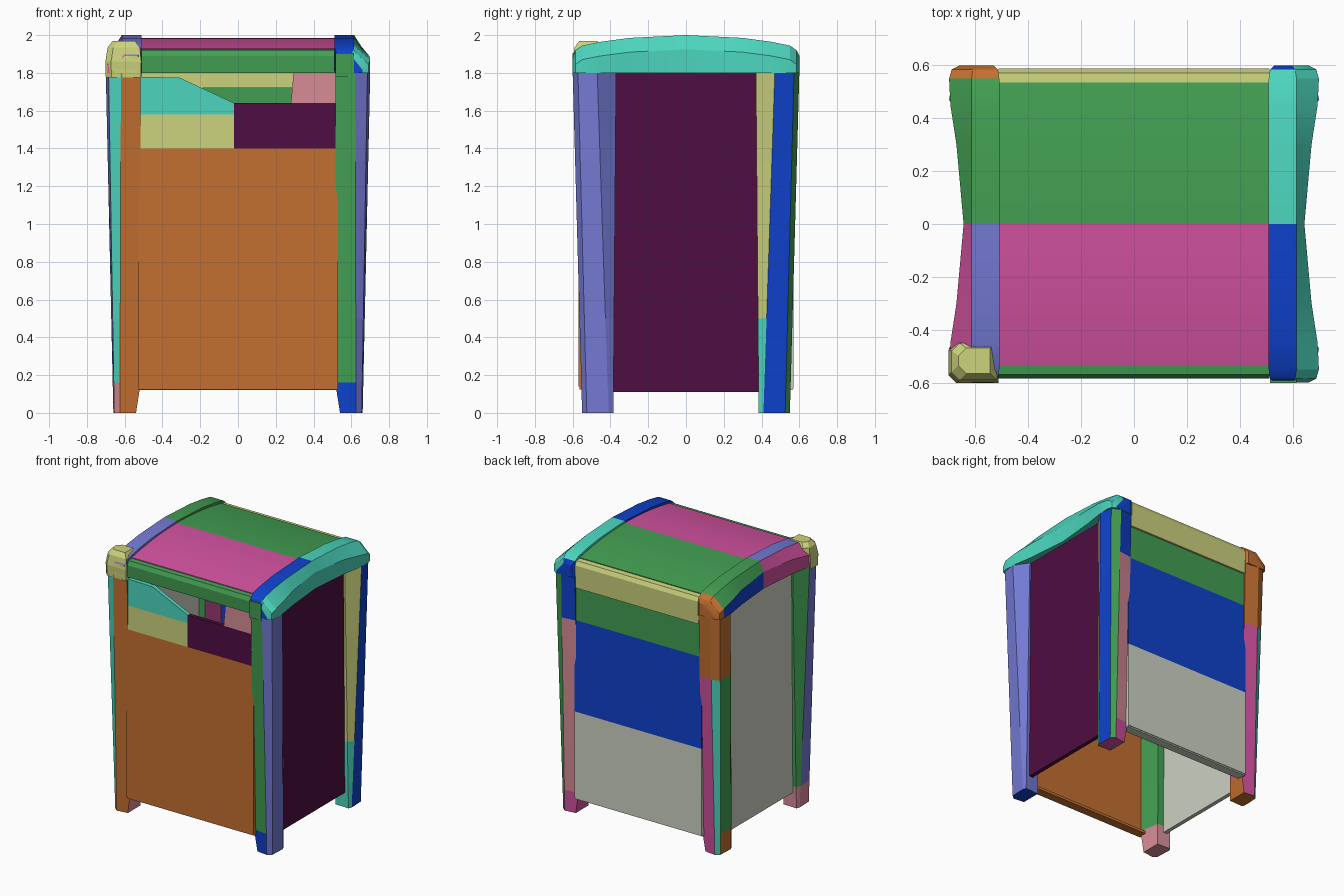
import bpy, bmesh, math

if "Cube" in bpy.data.objects:
    bpy.data.objects.remove(bpy.data.objects["Cube"], do_unlink=True)

PALETTE = {
    "teal": "4CD6BE", "indigo": "747AD4", "plum": "4E0E42", "khaki": "CCD27D",
    "blue": "0F42CD", "green": "429E52", "magenta": "D252A0", "orange": "C37030",
    "pink": "D78C96", "grey": "CDD2C3",
}
MATS = {}


def linear(c):
    return c / 12.92 if c <= 0.04045 else ((c + 0.055) / 1.055) ** 2.4


for label, code in PALETTE.items():
    rgba = [linear(int(code[i:i + 2], 16) / 255) for i in (0, 2, 4)] + [1.0]
    mat = bpy.data.materials.new(label)
    mat.use_nodes = True
    mat.diffuse_color = rgba
    bsdf = next(n for n in mat.node_tree.nodes if n.type == "BSDF_PRINCIPLED")
    bsdf.inputs["Base Color"].default_value = rgba
    MATS[label] = mat


def loft(name, rings, colour, start, end, smooth=False):
    """Skin equal rings of points; colour(segment, side) names each face's colour."""
    bm = bmesh.new()
    mesh = bpy.data.meshes.new(name)
    slots = []

    def paint(face, label):
        if label not in slots:
            slots.append(label)
            mesh.materials.append(MATS[label])
        face.material_index = slots.index(label)

    loops = [[bm.verts.new(p) for p in ring] for ring in rings]
    n = len(rings[0])
    for i in range(len(loops) - 1):
        a, b = loops[i], loops[i + 1]
        for j in range(n):
            k = (j + 1) % n
            paint(bm.faces.new((a[j], a[k], b[k], b[j])), colour(i, j))
    paint(bm.faces.new(loops[0]), start)
    paint(bm.faces.new(loops[-1]), end)
    bmesh.ops.recalc_face_normals(bm, faces=bm.faces)
    bm.to_mesh(mesh)
    bm.free()
    obj = bpy.data.objects.new(name, mesh)
    bpy.context.collection.objects.link(obj)
    if smooth:
        bpy.ops.object.select_all(action="DESELECT")
        obj.select_set(True)
        bpy.context.view_layer.objects.active = obj
        bpy.ops.object.shade_smooth_by_angle(angle=math.radians(25))
    return obj


def plate(name, outline, y, depth, label):
    """Upright sheet drawn in x and z, running back from y."""
    rings = [[(x, yy, z) for x, z in outline] for yy in (y, y + depth)]
    return loft(name, rings, lambda i, j: label, label, label)


def box(name, x0, x1, y0, y1, z0, z1, label):
    return plate(name, [(x0, z0), (x1, z0), (x1, z1), (x0, z1)], y0, y1 - y0, label)


def strip(name, profile, label, smooth=False):
    """Bar across the width from a y, z profile."""
    rings = [[(x, y, z) for y, z in profile] for x in (-0.512, 0.512)]
    return loft(name, rings, lambda i, j: label, label, label, smooth)


# Corner posts: a chamfered section that tapers down to the feet
FOOT = [(.54, .54), (.625, .55), (.655, .525), (.66, .41), (.65, .385), (.54, .39)]
HEAD = [(.515, .585), (.62, .6), (.685, .572), (.70, .47), (.63, .37), (.54, .375)]
LEVELS = [0, .16, .5, 1.33, 1.47, 1.8]


def post(name, sx, sy, rule, foot, head):
    rings = []
    for z in LEVELS:
        t = z / LEVELS[-1]
        ring = [[a + (c - a) * t, b + (d - b) * t] for (a, b), (c, d) in zip(FOOT, HEAD)]
        if z > 0:
            ring[0][0] = .515
        rings.append([(sx * x, sy * y, z) for x, y in ring])
    loft(name, rings, rule, foot, head)


def front_left(i, j):
    if j in (0, 5):
        return "blue" if i == 0 else "green"
    return "indigo"


def back_left(i, j):
    if j in (0, 5):
        return "magenta" if i == 0 else "blue" if i == 4 else "pink"
    if j >= 3:
        return "teal" if i < 2 else "khaki"
    return "green" if j == 1 else "blue"


def front_right(i, j):
    if j == 0:
        return "orange"
    if i == 0:
        return "pink"
    return ("orange", "teal", "indigo", "green", "green", "green")[j]


def back_right(i, j):
    if i >= 3 or (i == 0 and j >= 2):
        return "orange"
    return ("magenta", "teal", "green", "green", "green", "magenta")[j]


post("front_left_post", 1, -1, front_left, "blue", "green")
post("back_left_post", 1, 1, back_left, "magenta", "blue")
post("front_right_post", -1, -1, front_right, "pink", "orange")
post("back_right_post", -1, 1, back_right, "orange", "orange")

# Arched side rails, pinched at mid length and bulging at the corners
# Half stations: y, inner x, flat edge x, outer x, top z
HALF = [(0, .51, .615, .645, 2.0), (.3, .51, .615, .672, 1.985), (.45, .51, .615, .695, 1.965),
        (.55, .51, .615, .70, 1.945), (.585, .515, .61, .69, 1.92), (.6, .53, .60, .66, 1.89)]
STATIONS = [(-h[0],) + h[1:] for h in HALF[:0:-1]] + HALF


def rail(name, sx, rule, start, end):
    rings = []
    for y, inner, edge, outer, top in STATIONS:
        section = [(inner, 1.8), (inner, top), (edge, top), (outer, top - .075), (outer, 1.8)]
        rings.append([(sx * x, y, z) for x, z in section])
    loft(name, rings, rule, start, end, True)


def left_rail(i, j):
    return "blue" if (j < 2 and (i < 5 or i >= 9)) else "teal"


def right_rail(i, j):
    if i >= 8:
        return "orange"
    if i < 5:
        return "indigo" if j < 2 else "magenta"
    return "blue" if j == 3 else "green"


rail("left_rail", 1, left_rail, "blue", "blue")
rail("right_rail", -1, right_rail, "khaki", "orange")

# Blocky cap on the front right corner
cap = []
for z, x0, x1, y0, y1 in [(1.775, .515, .70, -.598, -.45), (1.86, .512, .702, -.602, -.446),
                          (1.935, .52, .69, -.59, -.45), (1.968, .545, .665, -.565, -.47)]:
    c = .03
    cap.append([(-x, y, z) for x, y in [(x0, y0), (x1 - c, y0), (x1, y0 + c),
                                        (x1, y1 - c), (x1 - c, y1), (x0, y1)]])
loft("corner_cap", cap, lambda i, j: "khaki", "khaki", "khaki")

# Green face of the front left post, continued up to the rail's flat top
box("front_left_post_top", .515, .615, -.602, -.55, 1.78, 1.905, "green")

# Side panels
box("left_panel", .59, .62, -.40, .40, .11, 1.82, "plum")
box("right_panel", -.62, -.59, -.40, .40, .11, 1.82, "grey")

# Front panel and the plates around the slot
FRONT, BACK, T, W = -.57, .57, .03, .53
box("front_panel", -W, W, FRONT, FRONT + T, .14, 1.4, "orange")
box("front_panel_lip", -W, W, FRONT + .005, FRONT + .07, .125, .145, "orange")
box("slot_sill_right", -W, -.02, FRONT, FRONT + T, 1.4, 1.58, "khaki")
box("slot_sill_left", -.02, W, FRONT, FRONT + T, 1.4, 1.64, "plum")
plate("slot_plate_right", [(-W, 1.58), (-.02, 1.58), (-.02, 1.64), (-.31, 1.775), (-W, 1.78)],
      FRONT, T, "teal")
plate("slot_plate_left", [(.28, 1.64), (W, 1.64), (W, 1.81), (.295, 1.81)], FRONT, T, "pink")

# Back wall in horizontal bands
for name, z0, z1, label in [("back_lower_panel", .13, .78, "grey"),
                            ("back_middle_panel", .78, 1.47, "blue"),
                            ("back_upper_panel", 1.47, 1.9, "green")]:
    box(name, -W, W, BACK - T, BACK, z0, z1, label)
box("back_panel_lip", -W, W, BACK - .07, BACK - .005, .12, .14, "grey")

# Roof edge bars
strip("front_bar", [(-.53, 1.8), (-.582, 1.8), (-.585, 1.89), (-.57, 1.92), (-.53, 1.925)], "green")
strip("back_bar", [(.53, 1.72), (.584, 1.72), (.588, 1.89), (.572, 1.92), (.53, 1.925)], "khaki")

# Curved roof, one half in each colour
for name, sy, label in [("front_roof", -1, "magenta"), ("back_roof", 1, "green")]:
    ys = [.535 * k / 8 for k in range(9)]
    upper = [(sy * y, 1.985 - .055 * (y / .535) ** 2) for y in ys]
    lower = [(y, z - .03) for y, z in reversed(upper)]
    strip(name, upper + lower, label, True)
